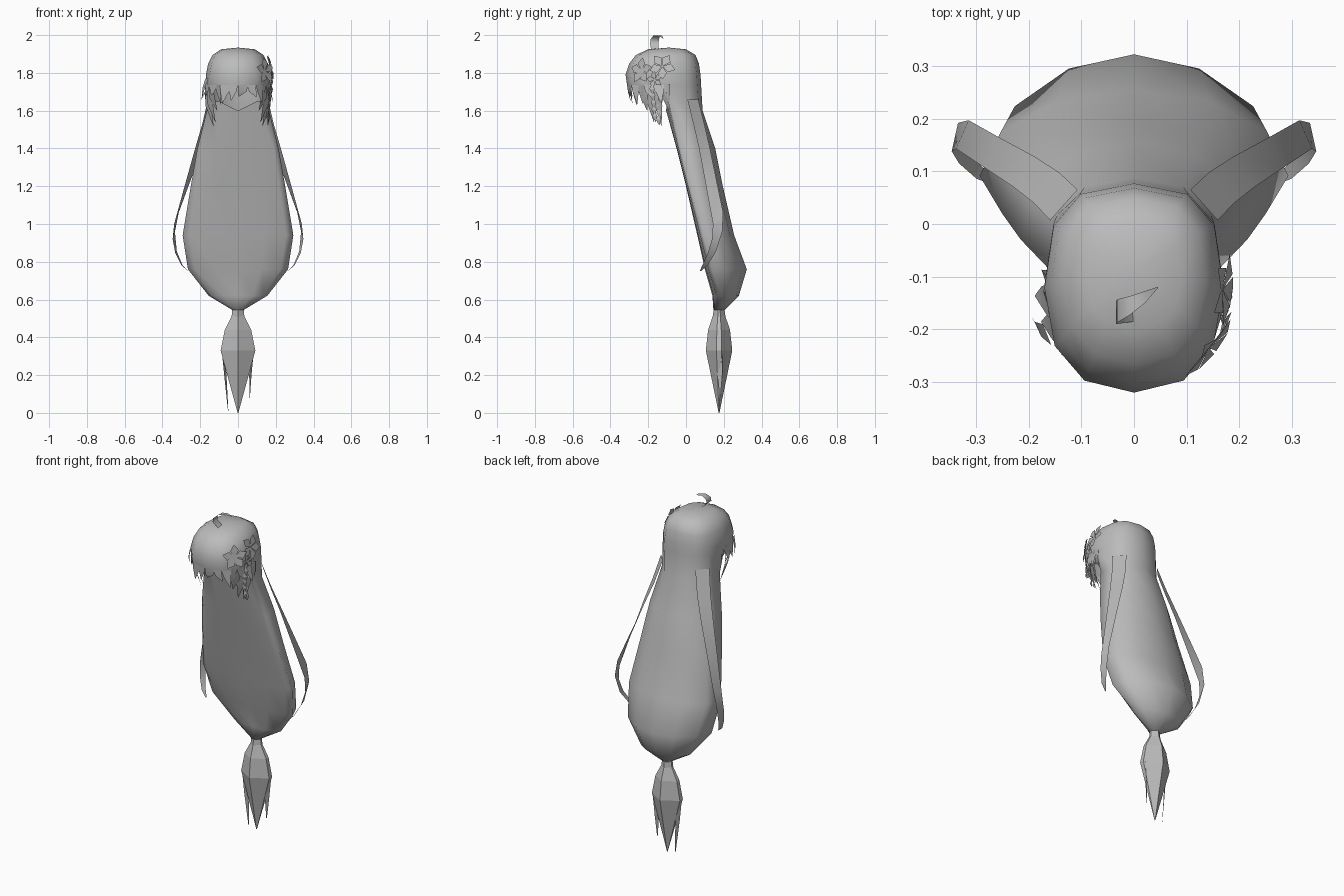
import bpy, math, random
from mathutils import Vector

if "Cube" in bpy.data.objects:
    bpy.data.objects.remove(bpy.data.objects["Cube"])

random.seed(4)
gray = bpy.data.materials.new("soft_gray")
gray.diffuse_color = (0.5, 0.5, 0.5, 1)
gray.use_nodes = True
gray.node_tree.nodes["Principled BSDF"].inputs["Base Color"].default_value = gray.diffuse_color


def make(name, verts, faces, smooth=False):
    me = bpy.data.meshes.new(name)
    me.from_pydata([tuple(v) for v in verts], [], faces)
    me.materials.append(gray)
    me.update()
    if smooth:
        me.shade_smooth()
    ob = bpy.data.objects.new(name, me)
    bpy.context.collection.objects.link(ob)
    return ob


def spow(v, p):
    return math.copysign(abs(v) ** p, v) if abs(v) > 1e-6 else 0.0


def strip(verts, faces, centers, sides):
    """Flat ribbon through centers, each with a half-width vector."""
    b = len(verts)
    for c, s in zip(centers, sides):
        verts += [Vector(c) - Vector(s), Vector(c) + Vector(s)]
    for i in range(len(centers) - 1):
        k = b + 2 * i
        faces.append((k, k + 1, k + 3, k + 2))


# Main hair: z, half width, front y, back y, widest-point fraction, roundness
N = 12
RINGS = [
    (1.925, .09, -.20, .00, .5, .80), (1.895, .135, -.265, .05, .5, .75),
    (1.85, .158, -.30, .068, .5, .75), (1.79, .17, -.32, .077, .5, .75),
    (1.735, .17, -.312, .08, .5, .75), (1.60, .165, -.105, .088, .12, .8),
    (1.40, .215, -.05, .155, .1, .9), (1.20, .25, .0, .195, .1, .95),
    (.94, .293, .06, .255, .16, 1), (.76, .265, .10, .322, .17, 1.1),
    (.62, .155, .14, .28, .3, 1), (.545, .03, .145, .205, .5, 1)]
RIM = 5
verts, faces = [], []
for r, (z, w, yf, yb, f, p) in enumerate(RINGS):
    yc = yf + f * (yb - yf)
    for j in range(N):
        a = 2 * math.pi * j / N
        q = .85 if r < RIM and j > N // 2 else p  # rounder forehead
        x, s = w * spow(math.cos(a), q), spow(math.sin(a), q)
        y = yc + s * ((yb - yc) if s > 0 else (yc - yf))
        # V-shaped neckline on the front of the rim
        lift = .05 * min(1, abs(x) / .1) if r == RIM and s < 0 else 0
        verts.append((x, y, z + lift))
for r in range(len(RINGS) - 1):
    for j in range(N):
        if r == RIM - 1 and N // 2 < j < N - 1:
            continue  # face opening
        k = (j + 1) % N
        faces.append((r * N + j, (r + 1) * N + j, (r + 1) * N + k, r * N + k))
verts.append((0, -.09, 1.934))
top = len(verts) - 1
faces += [(top, j, (j + 1) % N) for j in range(N)]
faces.append(tuple((len(RINGS) - 1) * N + j for j in reversed(range(N))))
make("long_hair", verts, faces, True)
brow = [Vector(verts[(RIM - 1) * N + j % N]) for j in range(N // 2, N + 1)]

# Bangs: pointed locks hanging from the front edge of the cap
bv, bf = [], []
for a, b in zip(brow, brow[1:]):
    for t0, t1 in ((0, .6), (.5, 1)):
        l, r = a.lerp(b, t0), a.lerp(b, t1)
        m, half = (l + r) / 2, (r - l) / 2
        drop = random.uniform(.05, .11)
        lean = Vector((random.uniform(-.03, .03), .012, 0))
        strip(bv, bf, [m, m + lean * .3 + Vector((0, 0, -.035)), m + lean + Vector((0, 0, -drop))],
              [half, half * .8, half * .03])
make("bangs", bv, bf, True)

# Side locks framing the face
sv, sf = [], []
for sx in (-1, 1):
    for x, y, z0, z1 in ((.168, -.11, 1.74, 1.60), (.165, -.15, 1.75, 1.52),
                         (.155, -.19, 1.75, 1.54), (.145, -.225, 1.75, 1.60)):
        zm = z0 * .45 + z1 * .55
        strip(sv, sf, [(sx * x, y, z0), (sx * (x - .008), y + .005, zm),
                       (sx * (x - .035), y + .02, z1)],
              [(-sx * .008, -.024, 0), (-sx * .014, -.018, 0), (-sx * .001, -.001, 0)])
# Small outward wisp
strip(sv, sf, [(-.165, -.21, 1.77), (-.182, -.20, 1.72), (-.192, -.18, 1.66)],
      [(.008, -.02, 0), (.006, -.014, 0), (.001, -.001, 0)])
make("side_locks", sv, sf, True)

# Two long loose strands that twist edge-on toward the front
PATH = [(.133, .036, 1.66), (.165, .068, 1.53), (.207, .098, 1.40), (.272, .137, 1.20),
        (.326, .17, 1.03), (.340, .165, .94), (.328, .137, .85), (.296, .1, .78), (.262, .075, .75)]
SIDES = [(.026, -.029, 0), (.024, -.029, 0), (.02, -.029, 0), (.015, -.028, -.015),
         (.012, -.027, -.03), (.006, -.027, -.02), (.004, -.022, -.005),
         (.003, -.014, 0), (.001, -.003, 0)]
for sx, side in ((-1, "left"), (1, "right")):
    rv, rf = [], []
    strip(rv, rf, [(sx * x, y, z) for x, y, z in PATH], [(sx * x, y, z) for x, y, z in SIDES])
    make("loose_strand_" + side, rv, rf, True)

# Curled tuft on the crown
av, af = [], []
strip(av, af, [(0, -.165, 1.925), (-.034, -.168, 1.955), (-.032, -.165, 1.978),
               (-.008, -.155, 1.998), (.022, -.138, 1.998), (.046, -.12, 1.982)],
      [(0, .02, 0), (0, .022, 0), (0, .022, 0), (0, .018, 0), (0, .011, 0), (0, .001, 0)])
make("crown_tuft", av, af, True)

# Tied tail end: six-sided faceted diamond
tv, tf = [], []
SIX = [(0, -1), (1, -.2), (1, .2), (0, 1), (-1, .2), (-1, -.2)]
for z, w, d in ((.55, .03, .028), (.51, .034, .034), (.44, .07, .058), (.33, .092, .07), (.0, .002, .002)):
    tv += [(w * u, .175 + d * v, z) for u, v in SIX]
for r in range(4):
    for j in range(6):
        k = (j + 1) % 6
        tf.append((r * 6 + j, (r + 1) * 6 + j, (r + 1) * 6 + k, r * 6 + k))
make("tail_end", tv, tf)
wv, wf = [], []
for x, y, tx, tz in ((-.078, .175, -.052, .01), (.076, .18, .062, .08)):
    strip(wv, wf, [(x, y, .33), (x * .86, y, .2), (tx, y, tz)],
          [(.008, .014, 0), (.006, .012, 0), (.001, .002, 0)])
make("tail_wisps", wv, wf)


# Flower ornament: star blossoms with pointed petals
def blossom(name, center, normal, radius, petals=5, turn=0.0):
    c, n = Vector(center), Vector(normal).normalized()
    u = n.cross(Vector((0, 0, 1))).normalized()
    v = u.cross(n)
    pv, pf = [], []
    for i in range(petals):
        a = turn + 2 * math.pi * i / petals
        d, s = u * math.cos(a) + v * math.sin(a), v * math.cos(a) - u * math.sin(a)
        b = len(pv)
        mid = c + d * radius * .55 + n * .008
        pv += [c, mid - s * radius * .34, c + d * radius + n * .002, mid + s * radius * .34]
        pf.append((b, b + 1, b + 2, b + 3))
    make(name, pv, pf)


blossom("flower_front", (.142, -.235, 1.81), (.75, -.6, .15), .072, turn=.3)
blossom("flower_back", (.168, -.125, 1.835), (1, -.1, .25), .072, turn=.9)
blossom("flower_small", (.172, -.165, 1.765), (1, -.25, 0), .045, turn=.1)

# Hanging petals below the flowers
hv, hf = [], []
for i in range(10):
    z = 1.735 - .018 * i
    y = -.155 + (.025 if i % 2 else -.025) * (1 - i / 14)
    x = .168 - .002 * i + random.uniform(-.006, .008)
    strip(hv, hf, [(x, y, z), (x + .006, y, z - .02), (x + .002, y + .005, z - .05)],
          [(.002, .004, 0), (.005, .014, 0), (.001, .001, 0)])
make("hanging_petals", hv, hf)
